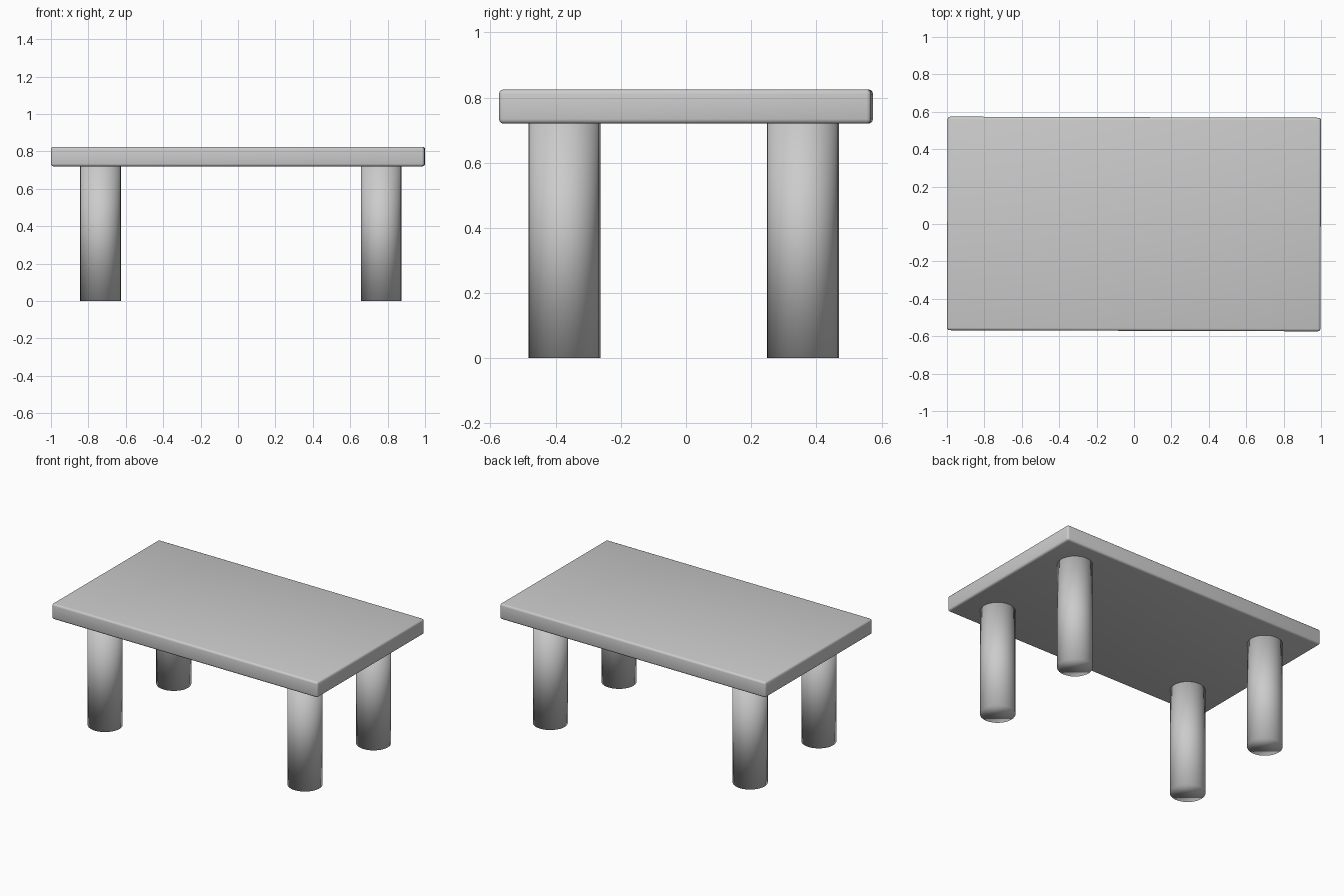
import bpy
from math import cos, sin

if "Cube" in bpy.data.objects:
    bpy.data.objects.remove(bpy.data.objects["Cube"], do_unlink=True)

TURN = -0.003  # the whole table is turned very slightly
TOP_Z, SLAB, LEG_R = 0.825, 0.105, 0.108
LEG_H = TOP_Z - SLAB

grey = bpy.data.materials.new("plain_grey")
grey.use_nodes = True
colour = (0.6, 0.6, 0.6, 1)
grey.diffuse_color = colour
grey.node_tree.nodes["Principled BSDF"].inputs["Base Color"].default_value = colour


def finish(name):
    obj = bpy.context.object
    obj.name = name
    obj.data.materials.append(grey)
    obj.rotation_euler.z = TURN
    bpy.ops.object.shade_smooth()
    return obj


# Table top: slab with softly rounded edges
bpy.ops.mesh.primitive_cube_add(size=1, location=(0, 0, TOP_Z - SLAB / 2))
bpy.context.object.scale = (1.997, 1.142, SLAB)
bpy.ops.object.transform_apply(location=False, rotation=False, scale=True)
top = finish("table_top")
bevel = top.modifiers.new("rounded_edges", "BEVEL")
bevel.width = 0.014
bevel.segments = 3

# Four round legs, set slightly off centre
for side, x in (("right", -0.735), ("left", 0.766)):
    for end, y in (("front", -0.373), ("back", 0.359)):
        bpy.ops.mesh.primitive_cylinder_add(
            vertices=32, radius=LEG_R, depth=LEG_H,
            location=(x * cos(TURN) - y * sin(TURN),
                      x * sin(TURN) + y * cos(TURN), LEG_H / 2))
        finish(f"{end}_{side}_leg")
